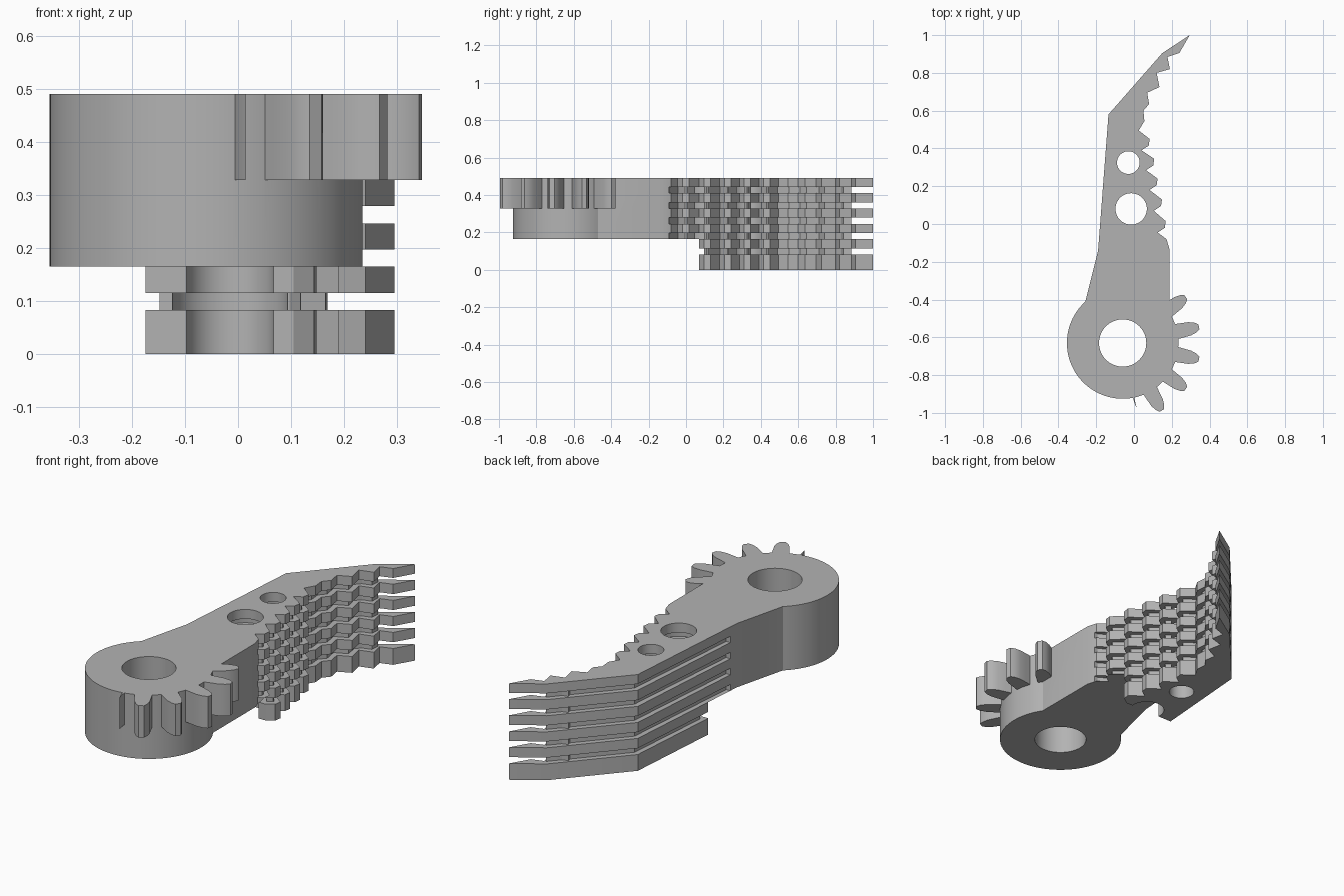
import bpy, bmesh, math
from mathutils import Vector

cube = bpy.data.objects.get("Cube")
if cube:
    bpy.data.objects.remove(cube, do_unlink=True)

grey = bpy.data.materials.new("plain grey")
grey.use_nodes = True
grey.diffuse_color = (0.45, 0.45, 0.45, 1)
grey.node_tree.nodes["Principled BSDF"].inputs["Base Color"].default_value = (0.45, 0.45, 0.45, 1)

HUB = Vector((-0.06, -0.63))
TOP, ARM_BOTTOM, GEAR_BOTTOM = 0.49, 0.165, 0.328
INSET, SLOT_END, FOOT_FRONT = 0.027, -0.09, 0.07


def prism(name, points, z0, z1):
    """Extrude a flat outline between two heights."""
    bm = bmesh.new()
    face = bm.faces.new([bm.verts.new((p[0], p[1], z0)) for p in points])
    ext = bmesh.ops.extrude_face_region(bm, geom=[face])
    up = [v for v in ext["geom"] if isinstance(v, bmesh.types.BMVert)]
    bmesh.ops.translate(bm, verts=up, vec=(0, 0, z1 - z0))
    bmesh.ops.recalc_face_normals(bm, faces=bm.faces)
    mesh = bpy.data.meshes.new(name)
    bm.to_mesh(mesh)
    bm.free()
    mesh.materials.append(grey)
    obj = bpy.data.objects.new(name, mesh)
    bpy.context.collection.objects.link(obj)
    return obj


def polar(centre, radius, degrees):
    a = math.radians(degrees)
    return (centre[0] + radius * math.cos(a), centre[1] + radius * math.sin(a))


def disc(centre, radius, n=64):
    return [polar(centre, radius, 360 * i / n) for i in range(n)]


def rect(x0, x1, y0, y1):
    return [(x0, y0), (x1, y0), (x1, y1), (x0, y1)]


def combine(target, tool, operation="DIFFERENCE"):
    """Apply a boolean and discard the tool."""
    mod = target.modifiers.new("cut", "BOOLEAN")
    mod.object, mod.operation, mod.solver = tool, operation, "EXACT"
    bpy.ops.object.select_all(action="DESELECT")
    bpy.context.view_layer.objects.active = target
    target.select_set(True)
    bpy.ops.object.modifier_apply(modifier=mod.name)
    bpy.data.objects.remove(tool, do_unlink=True)


def inset_path(path, d):
    """Shift an open path to its left side with mitred corners."""
    pts = [Vector(p) for p in path]
    normals = []
    for a, b in zip(pts, pts[1:]):
        t = (b - a).normalized()
        normals.append(Vector((-t.y, t.x)))
    out = [pts[0] + normals[0] * d]
    for p, m, n in zip(pts[1:], normals, normals[1:]):
        out.append(p + (m + n) * (d / (1 + m.dot(n))))
    out.append(pts[-1] + normals[-1] * d)
    return out


# Gripping teeth: five regular ones, then a steeper run along the hooked tip
grip = [(0.172, -0.08)]
for x, y in [(0.125, -0.045), (0.105, 0.07), (0.082, 0.18), (0.064, 0.285), (0.04, 0.39)]:
    grip += [(x, y), (x + 0.038, y + 0.025), (x + 0.043, y + 0.06)]
grip += [(0.025, 0.495), (0.055, 0.545), (0.05, 0.6), (0.08, 0.635), (0.07, 0.695),
         (0.135, 0.725), (0.12, 0.8), (0.19, 0.82)]
tip = [(0.177, 0.885), (0.24, 0.905), (0.295, 1.0)]
back = [(0.15, 0.905), (-0.135, 0.58), (-0.19, -0.14)]

# Jaw body: round hub running into the arm
arc = [polar(HUB, 0.295, 132 + 261 * i / 72) for i in range(73)]
jaw = prism("gripper_jaw", arc + [(0.187, -0.13)] + grip + tip + back, 0, TOP)
combine(jaw, prism("under_cut", rect(-1, 1, -2, FOOT_FRONT), -0.1, ARM_BOTTOM))

# Gear sector on the upper part of the hub
gear = []
for angle in (-60, -36, -12, 12, 36):
    flank = [(0.285, 8.3), (0.325, 6.8), (0.365, 5.6), (0.395, 3.8), (0.413, 1.8)]
    gear += [polar(HUB, r, angle - w) for r, w in flank]
    gear += [polar(HUB, r, angle + w) for r, w in reversed(flank)]
sliver = [polar(HUB, r, a) for r, a in ((0.28, -79.5), (0.32, -79), (0.353, -77.8), (0.318, -78), (0.28, -77.5))]
inner = [polar(HUB, 0.2, a) for a in range(45, -90, -15)]
combine(jaw, prism("gear_teeth", sliver + gear + inner, GEAR_BOTTOM, TOP), "UNION")

# Through holes
holes = [((-0.015, 0.08), 0.083), ((-0.03, 0.325), 0.06)]
for centre, radius in holes + [(HUB, 0.125)]:
    combine(jaw, prism("bore", disc(centre, radius), -0.1, 0.6))

# Horizontal slots leave an inset core between the plates
core = inset_path(grip + [(0.2, 0.938)] + back, INSET)
core[0].y = core[-1].y = SLOT_END
slot = rect(-0.6, 0.6, SLOT_END, 1.2)[1:] + [(-0.6, SLOT_END)] + list(reversed(core))
for z0, z1 in [(0.083, 0.115), (0.165, 0.197), (0.246, 0.279), (0.328, 0.36), (0.41, 0.442)]:
    combine(jaw, prism("slot", slot, z0, z1))
    for centre, radius in holes:
        combine(jaw, prism("slot_ring", disc(centre, radius + INSET), z0, z1))
    if z0 < ARM_BOTTOM:
        combine(jaw, prism("foot_slot", rect(-1, 1, -0.5, FOOT_FRONT + INSET), z0, z1))

bpy.ops.object.shade_smooth_by_angle(angle=math.radians(25))
